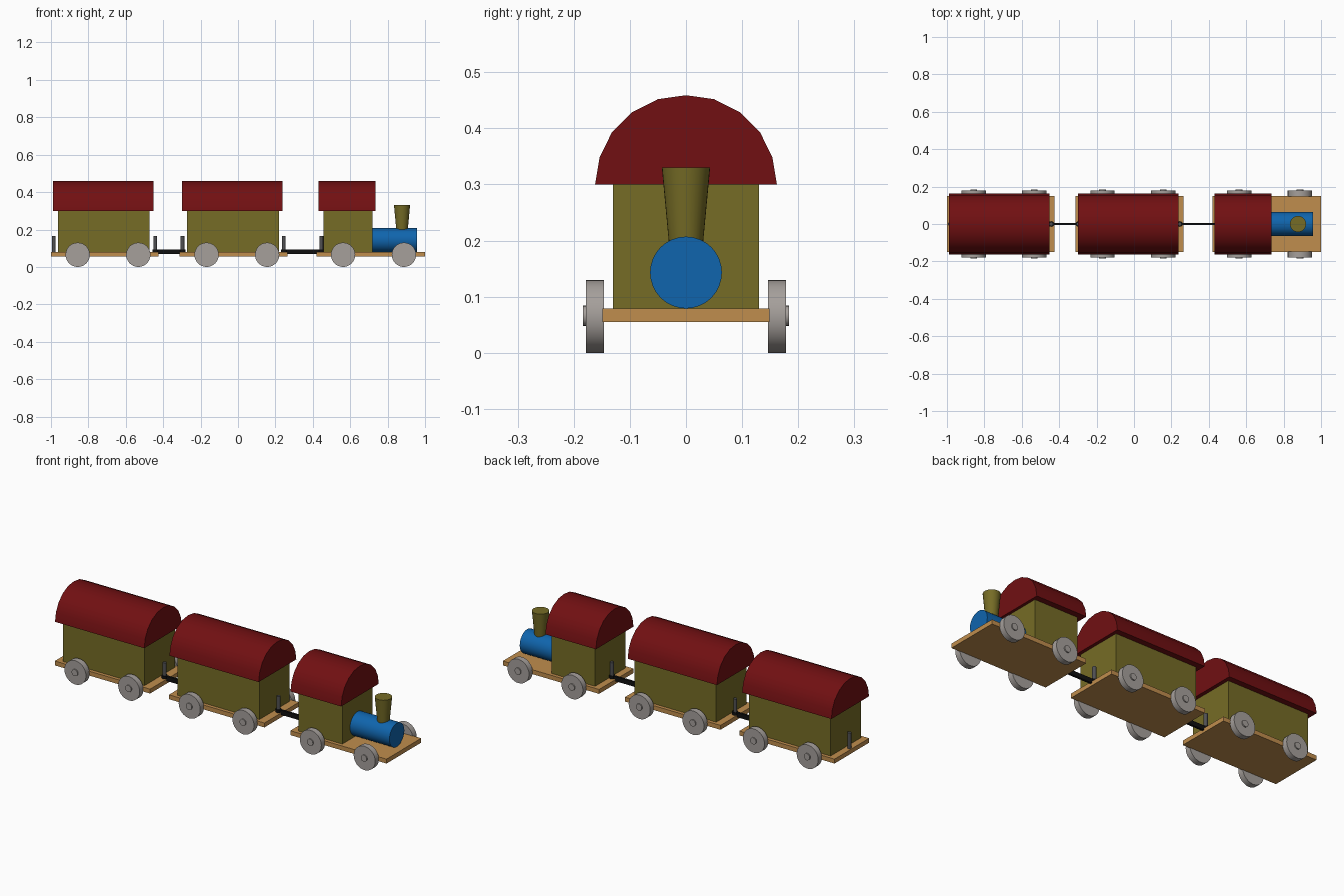
import bpy, bmesh, math
from mathutils import Matrix, Vector

if "Cube" in bpy.data.objects:
    bpy.data.objects.remove(bpy.data.objects["Cube"])


def material(name, rgb):
    m = bpy.data.materials.new(name)
    m.diffuse_color = (*rgb, 1)
    m.use_nodes = True
    m.node_tree.nodes["Principled BSDF"].inputs["Base Color"].default_value = m.diffuse_color
    return m


RED = material("dark red", (0.165, 0.005, 0.006))
OLIVE = material("olive", (0.18, 0.15, 0.019))
BLUE = material("blue", (0.005, 0.13, 0.42))
WOOD = material("tan wood", (0.53, 0.27, 0.075))
GREY = material("wheel grey", (0.38, 0.35, 0.33))
STEEL = material("dark steel", (0.08, 0.08, 0.085))
BLACK = material("black", (0.005, 0.005, 0.005))


def finish(name, bm, mat, smooth=False):
    bmesh.ops.recalc_face_normals(bm, faces=bm.faces)
    me = bpy.data.meshes.new(name)
    bm.to_mesh(me)
    bm.free()
    me.materials.append(mat)
    ob = bpy.data.objects.new(name, me)
    bpy.context.collection.objects.link(ob)
    if smooth:
        bpy.ops.object.select_all(action='DESELECT')
        ob.select_set(True)
        bpy.context.view_layer.objects.active = ob
        bpy.ops.object.shade_smooth_by_angle(angle=math.radians(35))
    return ob


def box(name, x, y, z, mat):
    """Box from (min, max) pairs on each axis."""
    bm = bmesh.new()
    bmesh.ops.create_cube(bm, size=1)
    for v in bm.verts:
        v.co = Vector([sum(r) / 2 + c * (r[1] - r[0]) for r, c in zip((x, y, z), v.co)])
    return finish(name, bm, mat)


def rod(name, a, b, r1, r2, mat, sides=32):
    """Cylinder or cone from point a (radius r1) to point b (radius r2)."""
    a, b = Vector(a), Vector(b)
    d = b - a
    rot = Vector((0, 0, 1)).rotation_difference(d).to_matrix().to_4x4()
    bm = bmesh.new()
    bmesh.ops.create_cone(bm, cap_ends=True, segments=sides, radius1=r1, radius2=r2,
                          depth=d.length, matrix=Matrix.Translation((a + b) / 2) @ rot)
    return finish(name, bm, mat, True)


def roof(name, x0, x1):
    """Barrel roof: half profile mirrored in y, extruded along x."""
    half = [(0.162, 0.30), (0.154, 0.348), (0.132, 0.393), (0.096, 0.429), (0.05, 0.452)]
    profile = half + [(0, 0.459)] + [(-y, z) for y, z in reversed(half)]
    bm = bmesh.new()
    face = bm.faces.new([bm.verts.new((x0, y, z)) for y, z in profile])
    ext = bmesh.ops.extrude_face_region(bm, geom=[face], use_keep_orig=True)
    bmesh.ops.translate(bm, vec=(x1 - x0, 0, 0),
                        verts=[g for g in ext["geom"] if isinstance(g, bmesh.types.BMVert)])
    return finish(name, bm, RED, True)


def car(name, base, body, top, axles, pins):
    box(name + "_platform", base, (-0.149, 0.149), (0.055, 0.079), WOOD)
    box(name + "_body", body, (-0.13, 0.13), (0.079, 0.302), OLIVE)
    roof(name + "_roof", *top)
    for i, x in enumerate(axles):
        for side, s in (("front", -1), ("back", 1)):
            rod(f"{name}_wheel_{side}_{i}", (x, s * 0.146, 0.065), (x, s * 0.178, 0.065),
                0.065, 0.065, GREY)
            rod(f"{name}_hub_{side}_{i}", (x, s * 0.17, 0.066), (x, s * 0.184, 0.066),
                0.018, 0.018, GREY, 20)
    for i, x in enumerate(pins):
        rod(f"{name}_pin_{i}", (x, 0, 0.07), (x, 0, 0.165), 0.01, 0.01, STEEL, 16)


# Cars
car("rear_wagon", (-1, -0.426), (-0.963, -0.472), (-0.99, -0.452),
    (-0.857, -0.533), (-0.985, -0.442))
car("middle_wagon", (-0.312, 0.264), (-0.273, 0.22), (-0.30, 0.238),
    (-0.168, 0.156), (-0.297, 0.245))
car("engine", (0.42, 1), (0.457, 0.72), (0.43, 0.735), (0.562, 0.887), (0.446,))

# Boiler and chimney
rod("boiler", (0.71, 0, 0.143), (0.958, 0, 0.143), 0.064, 0.064, BLUE)
rod("chimney", (0.877, 0, 0.17), (0.877, 0, 0.33), 0.028, 0.043, OLIVE)

# Couplings: a bar with an eye around the pin at each end
for i, (x0, x1) in enumerate(((-0.442, -0.297), (0.245, 0.446))):
    box(f"coupling_bar_{i}", (x0, x1), (-0.006, 0.006), (0.069, 0.094), BLACK)
    for j, x in enumerate((x0, x1)):
        rod(f"coupling_eye_{i}_{j}", (x, 0, 0.075), (x, 0, 0.094), 0.015, 0.015, BLACK, 20)
